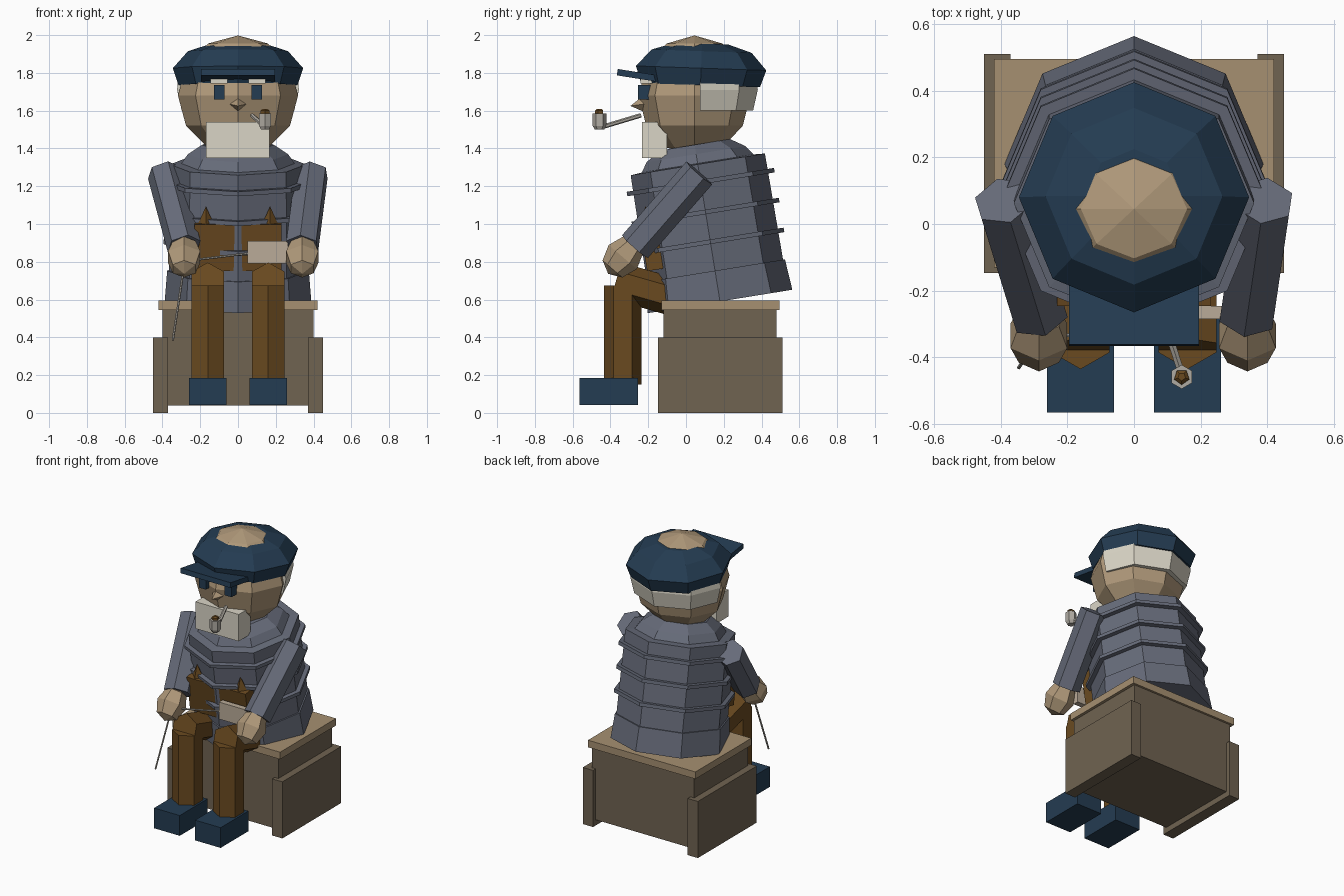
import bpy, bmesh
from math import sin, cos, pi, radians
from mathutils import Matrix, Vector

cube = bpy.data.objects.get("Cube")
if cube:
    bpy.data.objects.remove(cube, do_unlink=True)


def material(name, *rgb):
    lin = [((c / 255 + 0.055) / 1.055) ** 2.4 for c in rgb] + [1]
    m = bpy.data.materials.new(name)
    m.use_nodes = True
    m.diffuse_color = lin
    m.node_tree.nodes["Principled BSDF"].inputs["Base Color"].default_value = lin
    return m


navy = material("navy cloth", 36, 60, 82)
wool = material("grey wool", 102, 107, 121)
skin = material("skin", 176, 153, 122)
brown = material("brown trousers", 106, 74, 32)
pale_wood = material("pale wood", 166, 144, 113)
dark_wood = material("dark wood", 112, 99, 81)
white = material("white hair", 218, 213, 198)
grey = material("pale grey", 176, 171, 162)
paper = material("tan cloth", 186, 171, 152)


def finish(name, bm, mat, matrix=None):
    bmesh.ops.recalc_face_normals(bm, faces=bm.faces)
    me = bpy.data.meshes.new(name)
    bm.to_mesh(me)
    bm.free()
    me.materials.append(mat)
    ob = bpy.data.objects.new(name, me)
    if matrix is not None:
        ob.matrix_world = matrix
    bpy.context.collection.objects.link(ob)
    return ob


def box(name, mat, lo, hi, matrix=None):
    """Box between two corners."""
    bm = bmesh.new()
    bmesh.ops.create_cube(bm, size=1)
    lo, hi = Vector(lo), Vector(hi)
    bmesh.ops.scale(bm, vec=hi - lo, verts=bm.verts)
    bmesh.ops.translate(bm, vec=(lo + hi) / 2, verts=bm.verts)
    return finish(name, bm, mat, matrix)


def lathe_mesh(profile, n=8, squash=1):
    """Faceted solid of revolution with a corner facing the front."""
    bm = bmesh.new()
    rings = []
    for r, z in profile:
        if r < 0.001:
            rings.append([bm.verts.new((0, 0, z))] * n)
        else:
            rings.append([bm.verts.new((r * sin(2 * pi * k / n),
                                        -r * squash * cos(2 * pi * k / n), z))
                          for k in range(n)])
    for a, b in zip(rings, rings[1:]):
        for k in range(n):
            j = (k + 1) % n
            quad = list(dict.fromkeys([a[k], a[j], b[j], b[k]]))
            bm.faces.new(quad)
    for ring in (rings[0], rings[-1]):
        if ring[0] is not ring[1]:
            bm.faces.new(ring)
    return bm


def lathe(name, mat, profile, matrix=None, n=8, squash=1):
    return finish(name, lathe_mesh(profile, n, squash), mat, matrix)


def along(p, q):
    """Frame at p whose z axis points to q."""
    p, d = Vector(p), Vector(q) - Vector(p)
    return Matrix.Translation(p) @ d.to_track_quat('Z', 'Y').to_matrix().to_4x4()


def rod(name, mat, p, q, r, n=6):
    length = (Vector(q) - Vector(p)).length
    return lathe(name, mat, [(r, 0), (r, length)], along(p, q), n)


def ball(r, steps, stretch=1):
    return [(r * sin(pi * i / steps), -r * stretch * cos(pi * i / steps))
            for i in range(steps + 1)]


# Bench
box("bench_body", dark_wood, (-.40, -.12, .04), (.40, .48, .55))
box("bench_lid", pale_wood, (-.42, -.13, .545), (.42, .495, .595))
for side, s in (("right", -1), ("left", 1)):
    box("bench_end_" + side, dark_wood, (s * .41 - .04, -.147, 0), (s * .41 + .04, .51, .40))

# Sweater, leaning forward
lean = Matrix.Translation((0, .18, .59)) @ Matrix.Rotation(radians(9.2), 4, 'X')
lathe("sweater_body", wool, [(.35, .1), (.365, .16), (.36, .735), (.30, .74),
                             (.265, .79), (.19, .84)], lean)
lathe("sweater_hem", wool, [(.388, 0), (.375, .165)], lean)
for i in range(3):
    t = .32 + .16 * i
    lathe("sweater_ridge", wool, [(.395, t - .012), (.395, t + .012)], lean)

# Bib of the trousers with strap ends
box("bib", brown, (-.23, -.355, .22), (.23, -.2, .47), lean)
for s in (-1, 1):
    lathe("strap_end", brown, [(.045, 0), (0, .1)],
          lean @ Matrix.Translation((s * .17, -.31, .46)), 4)

# Legs, shoes, arms and hands
for side, s, hand_x in (("right", -1, .285), ("left", 1, .34)):
    x = s * .16
    rod("thigh_" + side, brown, (x, -.02, .60), (x, -.37, .70), .1)
    lathe("shin_" + side, brown, [(.1, .15), (.1, .675)],
          Matrix.Translation((x, -.335, 0)), 6)
    box("shoe_" + side, navy, (x - .1, -.565, .042), (x + .1, -.255, .185))
    shoulder, wrist = (s * .39, .07, 1.27), (s * hand_x, -.27, .88)
    rod("arm_" + side, wool, shoulder, wrist, .092)
    hand = along((s * hand_x, -.335, .825), (s * hand_x, -.40, .75))
    lathe("hand_" + side, skin, ball(.098, 4, 1.2), hand, 6)

# Head
head_at = Matrix.Translation((0, .045, 1.68))
lathe("head", skin, ball(.318, 6), head_at, 8, .93)
lathe("nose", skin, [(.045, 0), (0, .075)],
      along((0, -.22, 1.635), (0, -.295, 1.625)), 4)
for side, s in (("right", -1), ("left", 1)):
    box("eye_" + side, navy, (s * .1 - .028, -.255, 1.66), (s * .1 + .028, -.18, 1.735))
    box("eyebrow_" + side, white, (s * .1 - .045, -.24, 1.745), (s * .1 + .045, -.16, 1.768))
box("beard", white, (-.17, -.232, 1.35), (.168, -.1, 1.54))

# Hair band around the back of the head
bm = lathe_mesh([(.31, -.08), (.335, .03), (.33, .08)])
cut = bmesh.ops.bisect_plane(bm, geom=bm.verts[:] + bm.edges[:] + bm.faces[:],
                             plane_co=(0, .03, 0), plane_no=(0, 1, 0), clear_inner=True)
bmesh.ops.contextual_create(bm, geom=[e for e in cut["geom_cut"]
                                      if isinstance(e, bmesh.types.BMEdge)])
finish("hair", bm, white, head_at)

# Cap with the crown of the head showing
lathe("cap", navy, [(.30, -.09), (.315, -.09), (.345, 0), (.265, .09), (.14, .13)],
      Matrix.Translation((0, .08, 1.825)) @ Matrix.Rotation(radians(-2), 4, 'X'))
box("cap_peak", navy, (-.195, -.12, -.017), (.195, .1, .017),
    Matrix.Translation((0, -.245, 1.785)) @ Matrix.Rotation(radians(-9), 4, 'X'))

# Pipe
bowl = Matrix.Translation((.143, -.458, 1.5))
lathe("pipe_bowl", grey, [(.025, 0), (.036, .02), (.036, .085)], bowl, 6)
lathe("pipe_tobacco", brown, [(.024, .08), (.024, .1), (.012, .11)], bowl, 5)
rod("pipe_stem", grey, (.143, -.45, 1.512), (.075, -.24, 1.575), .012)

# Handiwork: cloth and two needles
box("cloth", paper, (.05, -.285, .79), (.265, -.245, .91))
rod("needle_across", grey, (-.23, -.34, .81), (.1, -.27, .85), .006)
rod("needle_hanging", grey, (-.285, -.34, .78), (-.345, -.43, .385), .006)
